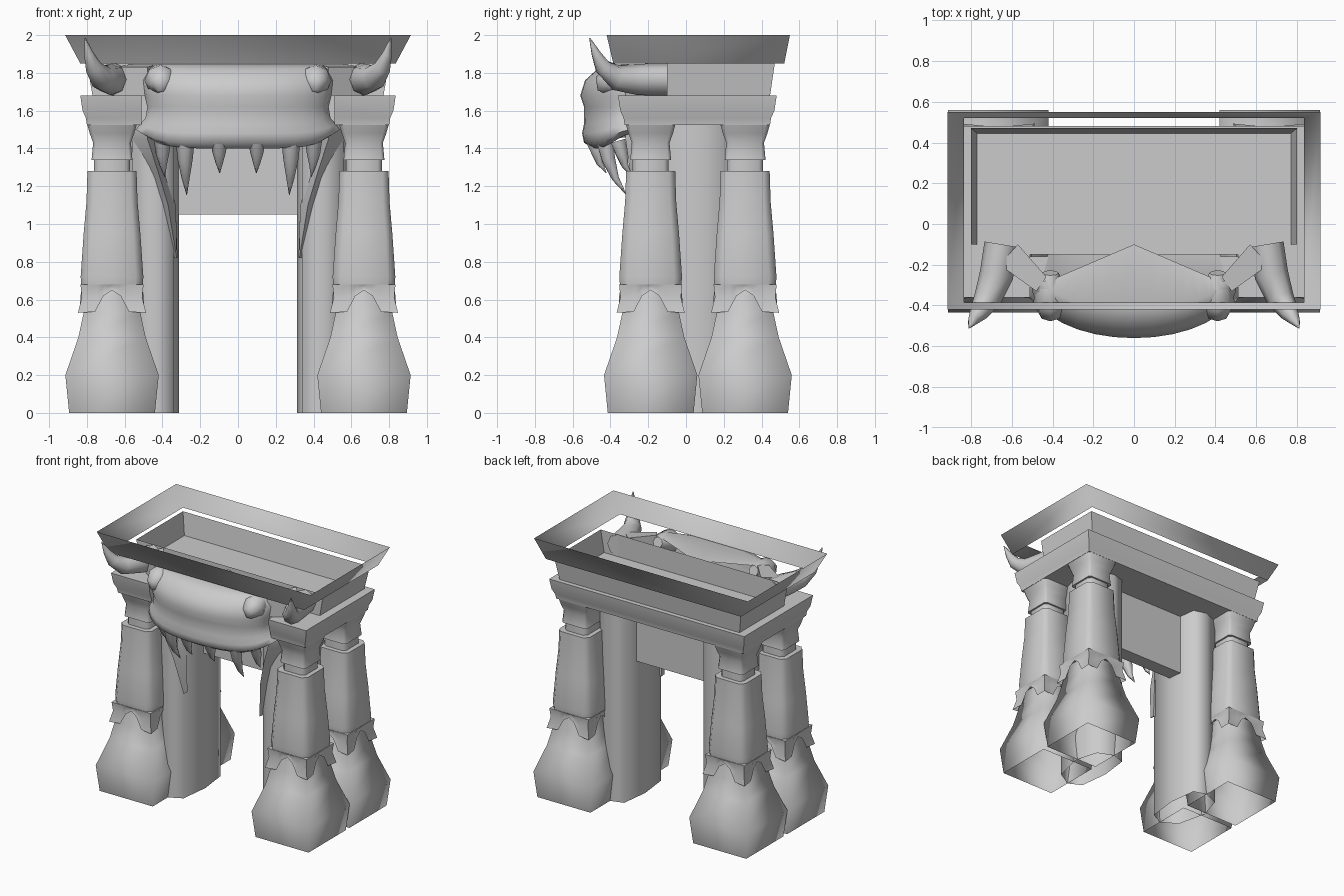
import bpy, bmesh, math
from mathutils import Vector

cube = bpy.data.objects.get("Cube")
if cube:
    bpy.data.objects.remove(cube, do_unlink=True)

stone = bpy.data.materials.new("grey_stone")
stone.use_nodes = True
stone.diffuse_color = (0.6, 0.6, 0.6, 1)
stone.node_tree.nodes["Principled BSDF"].inputs["Base Color"].default_value = (0.6, 0.6, 0.6, 1)


def loft(name, rings, closed=True, caps=(False, False), angle=40):
    """Skin a list of equally long rings, with optional end caps."""
    bm = bmesh.new()
    rows = [[bm.verts.new(p) for p in ring] for ring in rings]
    n = len(rows[0])
    for a, b in zip(rows, rows[1:]):
        for i in range(n if closed else n - 1):
            j = (i + 1) % n
            bm.faces.new((a[i], a[j], b[j], b[i]))
    for row, cap in zip((rows[0], rows[-1]), caps):
        if cap:
            bm.faces.new(row)
    bmesh.ops.recalc_face_normals(bm, faces=bm.faces)
    mesh = bpy.data.meshes.new(name)
    bm.to_mesh(mesh)
    bm.free()
    mesh.materials.append(stone)
    ob = bpy.data.objects.new(name, mesh)
    bpy.context.collection.objects.link(ob)
    bpy.ops.object.select_all(action="DESELECT")
    ob.select_set(True)
    bpy.context.view_layer.objects.active = ob
    bpy.ops.object.shade_smooth_by_angle(angle=math.radians(angle))
    return ob


def rect(x0, x1, y0, y1, z):
    return [(x0, y0, z), (x1, y0, z), (x1, y1, z), (x0, y1, z)]


def square(cx, cy, half, z, chamfer=0.0):
    """Square section; a chamfer gives it eight sides."""
    if not chamfer:
        return rect(cx - half, cx + half, cy - half, cy + half, z)
    k = half * (1 - chamfer)
    pts = [(-k, -half), (k, -half), (half, -k), (half, k),
           (k, half), (-k, half), (-half, k), (-half, -k)]
    return [(cx + x, cy + y, z) for x, y in pts]


def tube(name, stations, sides=8):
    """Round tapered limb through (position, radius) stations."""
    pts = [Vector(p) for p, r in stations]
    rings = []
    for i, (p, r) in enumerate(stations):
        way = pts[min(i + 1, len(pts) - 1)] - pts[max(i - 1, 0)]
        turn = way.to_track_quat("Z", "Y")
        rings.append([pts[i] + turn @ Vector((r * math.cos(a), r * math.sin(a), 0))
                      for a in (2 * math.pi * k / sides for k in range(sides))])
    return loft(name, rings, caps=(True, True), angle=60)


# Collar outline: one side of the square, as (position, lower edge height)
SCALLOP = [(-1, 0.53), (-0.5, 0.535), (-0.25, 0.62), (0, 0.65), (0.25, 0.62), (0.5, 0.535)]


def collar_ring(cx, cy, half, mix, pinch):
    """Scalloped square ring; mix runs from the lower edge up to the flat top."""
    ring = []
    for q in range(4):
        c, s = (1, 0, -1, 0)[q], (0, 1, 0, -1)[q]
        for u, low in SCALLOP:
            x, y = u * half, -half * (1 - pinch * (1 - abs(u)))
            ring.append((cx + c * x - s * y, cy + s * x + c * y, low + (0.68 - low) * mix))
    return ring


# Four columns
for side, sx in (("right", -1), ("left", 1)):
    for end, cy in (("front", -0.187), ("back", 0.313)):
        cx, tag = 0.667 * sx, f"{end}_{side}"
        loft(f"{tag}_foot", [square(cx, cy, h, z) for z, h in
             ((0, 0.227), (0.2, 0.247), (0.4, 0.178), (0.53, 0.15), (0.66, 0.135))], angle=180)
        loft(f"{tag}_collar", [collar_ring(cx, cy, *r) for r in
             ((0.18, 0, 0.1), (0.16, 0.55, 0.03), (0.167, 1, 0))],
             caps=(False, True), angle=60)
        loft(f"{tag}_shaft", [square(cx, cy, h, z, 0.25) for z, h in
             ((0.68, 0.163), (0.72, 0.166), (0.95, 0.15), (1.12, 0.135), (1.28, 0.13))],
             caps=(True, True), angle=60)
        loft(f"{tag}_neck", [square(cx, cy, 0.095, z, 0.25) for z in (1.27, 1.35)], angle=60)
        loft(f"{tag}_capital", [square(cx, cy, h, z, 0.15) for z, h in
             ((1.34, 0.108), (1.43, 0.1), (1.48, 0.118), (1.53, 0.132))],
             caps=(True, True), angle=60)

    # Inner doorway post with a gently bowed inner face, open underneath
    loft(f"{side}_post", [[(sx * x, y, z) for x, y in
         ((0.313, 0.05), (0.34, -0.18), (0.44, -0.23), (0.56, -0.16), (0.615, 0.07),
          (0.56, 0.25), (0.44, 0.3), (0.34, 0.27))] for z in (0, 1.53)], angle=75)

    # Jaw fin tapering down the post
    loft(f"{side}_jaw_fin", [[(sx * x0, -0.16, z), (sx * xm, yf, z), (sx * x1, -0.16, z)]
         for z, x0, xm, x1, yf in ((1.5, 0.42, 0.47, 0.56, -0.32), (1.45, 0.42, 0.48, 0.56, -0.32),
                                   (1.3, 0.38, 0.43, 0.49, -0.3), (1.1, 0.33, 0.37, 0.42, -0.26),
                                   (0.82, 0.32, 0.325, 0.335, -0.2))], caps=(True, True), angle=60)

    # Horn, and the tapered temple joining it to the brow
    tube(f"{side}_horn", [((sx * x, y, z), r) for x, y, z, r in
         ((0.65, -0.1, 1.765, 0.085), (0.675, -0.25, 1.765, 0.083), (0.72, -0.37, 1.775, 0.068),
          (0.765, -0.44, 1.83, 0.045), (0.79, -0.475, 1.9, 0.026), (0.81, -0.51, 1.985, 0.003))])
    loft(f"{side}_temple", [[(sx * x, y, z) for x, y, z in
         ((xa, ya, 1.68), (xa, ya, 1.845), (xb, yb, 1.83), (xb, yb, 1.68))]
         for xa, ya, xb, yb in ((0.57, -0.1, 0.66, -0.2), (0.43, -0.26, 0.48, -0.33))],
         caps=(True, True))
    tube(f"{side}_brow", [((sx * 0.41, y, z), r) for y, z, r in
         ((-0.24, 1.8, 0.04), (-0.3, 1.78, 0.07), (-0.39, 1.76, 0.085),
          (-0.435, 1.735, 0.06), (-0.45, 1.7, 0.02))], 8)

# Door panel under the beam
loft("door_panel", [rect(-0.36, 0.36, 0.03, 0.14, z) for z in (1.05, 1.53)], caps=(True, True))


# Beam with two forward arms around the head
def beam_ring(z, inset):
    half = [(0.835 - inset, 0.48 - inset), (0.835 - inset, -0.36 + inset),
            (0.51, -0.36 + inset), (0.51, -0.15)]
    return [(x, y, z) for x, y in half] + [(-x, y, z) for x, y in reversed(half)]


loft("beam", [beam_ring(1.525, 0.035), beam_ring(1.56, 0.03), beam_ring(1.6, 0.012),
              beam_ring(1.68, 0)], caps=(True, True))

# Open-topped frieze box, and the loose flared cornice around it
loft("frieze", [rect(-0.77, 0.77, -0.1, 0.445, 1.68), rect(-0.80, 0.80, -0.1, 0.47, 1.85)])
loft("cornice", [rect(-0.835, 0.835, -0.385, 0.52, 1.85),
                 rect(-0.915, 0.915, -0.42, 0.55, 2)], angle=180)


# Head: rows of (height, half width, front depth, side depth, corner lift)
def head_row(z, w, front, back, lift):
    row = []
    for k in range(17):
        t = math.pi * (k / 16 - 0.5)
        s, c = math.sin(t), math.cos(t)
        row.append((w * s, back + (front - back) * c, z + lift * s ** 6))
    return row


HEAD = [(1.47, 0.42, -0.14, -0.14, 0.03), (1.45, 0.45, -0.45, -0.25, 0.05),
        (1.4, 0.5, -0.49, -0.28, 0.08), (1.43, 0.54, -0.54, -0.28, 0.07),
        (1.48, 0.52, -0.55, -0.29, 0.05), (1.53, 0.49, -0.54, -0.3, 0.03),
        (1.62, 0.48, -0.54, -0.31, 0), (1.68, 0.495, -0.56, -0.31, 0),
        (1.76, 0.505, -0.535, -0.3, 0), (1.82, 0.48, -0.47, -0.29, 0),
        (1.845, 0.44, -0.41, -0.28, 0)]
rows = [head_row(*r) for r in HEAD]
rows.append([(x * 0.9, -0.1 - 0.17 * abs(x) / 0.44, 1.825) for x, y, z in rows[-1]])
loft("head", rows, closed=False, angle=70)

# Fangs hanging from the lip: x, lip depth, tip height, radius
for i, (x, y, tip, r) in enumerate(((0.1, -0.49, 1.27, 0.045), (0.28, -0.43, 1.155, 0.05),
                                    (0.4, -0.36, 1.25, 0.045))):
    for sx in (-1, 1):
        drop = 1.44 - tip
        lean = 0.4 * drop
        tube(f"fang_{i}_{'left' if sx > 0 else 'right'}", [
            ((sx * x, y, 1.44), r), ((sx * x, y + 0.02, 1.44 - drop * 0.35), r * 0.8),
            ((sx * x * 0.99, y + lean * 0.5, 1.44 - drop * 0.7), r * 0.42),
            ((sx * x * 0.97, y + lean, tip), 0.002)], 6)
